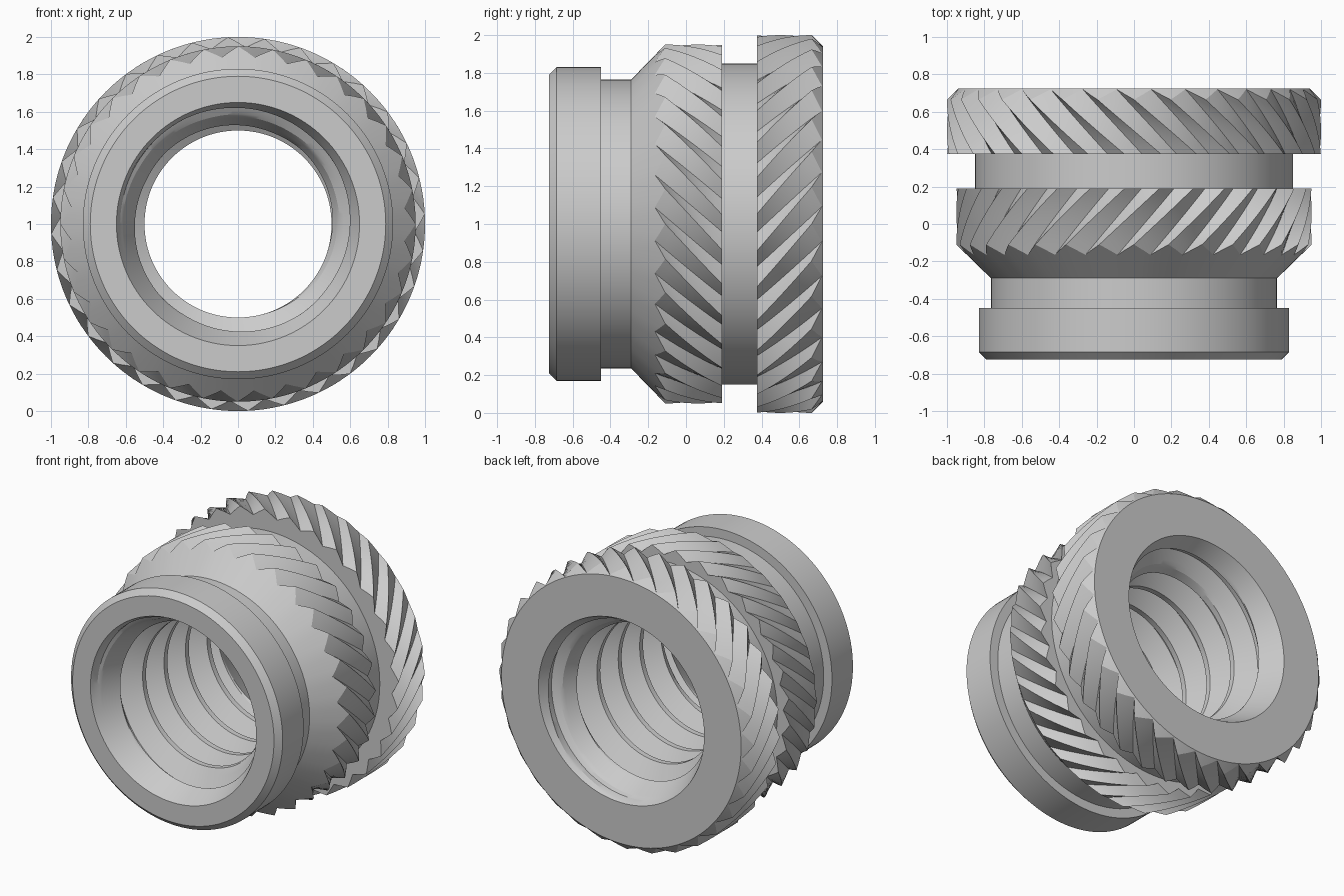
import bpy, bmesh
from math import pi, cos, sin, radians

if "Cube" in bpy.data.objects:
    bpy.data.objects.remove(bpy.data.objects["Cube"])

N = 128            # columns around the axis (4 per knurl tooth, 32 teeth)
L = 0.725          # half length along y
DEPTH = 0.055      # knurl groove depth
TWIST = 0.34       # helix angle across each knurled band
PITCH = 0.24       # thread pitch
BORE, ROOT, MOUTH = 0.5, 0.63, 0.65

bm = bmesh.new()

def point(theta, r, y):
    return bm.verts.new((r * cos(theta), y, 1 + r * sin(theta)))

def skin(cols):
    for a, b in zip(cols, cols[1:]):
        for i in range(len(a) - 1):
            bm.faces.new((a[i], a[i + 1], b[i + 1], b[i]))

def knurl(y0, y1, r, twist0, twist1, steps=8):
    """Points (y, r, twist) along one tooth line."""
    return [(y0 + (y1 - y0) * t / steps, r, twist0 + (twist1 - twist0) * t / steps)
            for t in range(steps + 1)]

# outer body: plain collars, cone, and two opposed helical knurls
outer = []
for j in range(N + 1):
    cut = DEPTH * (0, 0.5, 1, 0.5)[j % 4]
    pts = [(-L, MOUTH, 0), (-L, 0.79, 0), (-0.685, 0.83, 0), (-0.45, 0.83, 0),
           (-0.45, 0.765, 0), (-0.29, 0.765, 0)]
    pts += knurl(-0.11 - cut, 0.19, 0.95 - cut, 0, -TWIST)
    pts += [(0.19, 0.85, -TWIST), (0.375, 0.85, -TWIST)]
    r = 1.0 - cut
    y_end = 0.665 + cut
    pts += knurl(0.375, y_end, r, -TWIST, 0)
    pts += [(L, 0.94, 0), (L, MOUTH, 0)]
    th = 2 * pi * j / N
    outer.append([point(th + tw, rr, y) for y, rr, tw in pts])
skin(outer)

# threaded bore with a tapered lead-in at each end
def thread_radius(f):
    """Radius over one pitch: crest, falling flank, root, rising flank."""
    crest, flank = 0.16, 0.34
    if f <= crest:
        return BORE
    if f <= crest + flank:
        return BORE + (ROOT - BORE) * (f - crest) / flank
    if f <= 1 - flank:
        return ROOT
    return BORE + (ROOT - BORE) * (1 - f) / flank

fractions = [0, 0.16] + [0.16 + 0.34 * i / 6 for i in range(1, 7)] \
    + [0.66 + 0.34 * i / 6 for i in range(6)]
bore = []
for j in range(N + 1):
    th = 2 * pi * j / N
    start = -0.534 - PITCH * (th - pi / 2) / (2 * pi)
    col = []
    for k in range(-3, 8):
        for f in fractions:
            y = max(-L, min(L, start + (k + f) * PITCH))
            taper = MOUTH - 0.5 * (L - abs(y))
            col.append(point(th, max(thread_radius(f), taper), y))
    bore.append(col)
skin(bore)

bmesh.ops.remove_doubles(bm, verts=bm.verts, dist=1e-5)
bmesh.ops.recalc_face_normals(bm, faces=bm.faces)

mesh = bpy.data.meshes.new("threaded_insert")
bm.to_mesh(mesh)
bm.free()
insert = bpy.data.objects.new("threaded_insert", mesh)
bpy.context.collection.objects.link(insert)
bpy.context.view_layer.objects.active = insert
insert.select_set(True)
bpy.ops.object.shade_smooth_by_angle(angle=radians(20))
